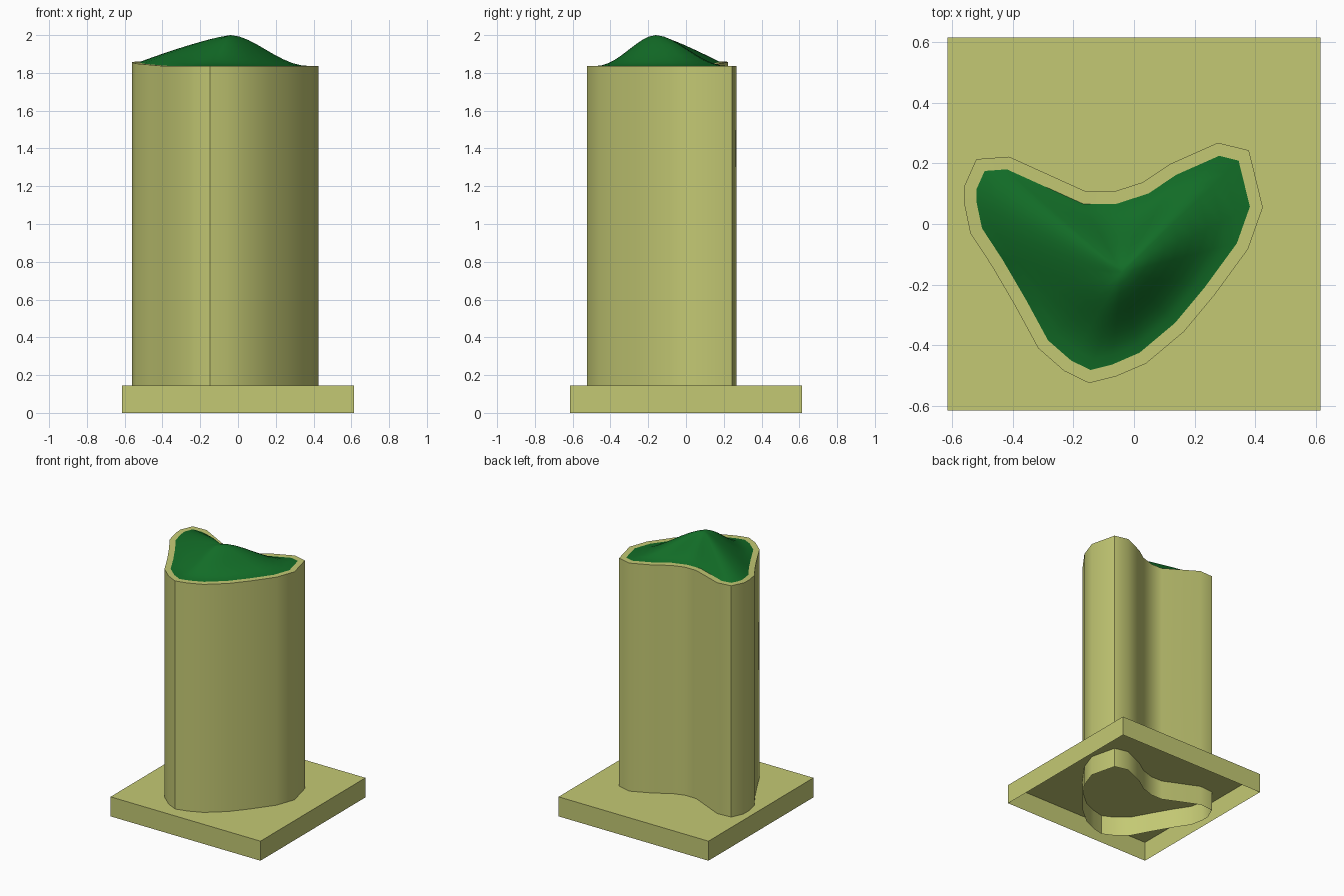
import bpy, bmesh, math
from mathutils import Vector

if "Cube" in bpy.data.objects:
    bpy.data.objects.remove(bpy.data.objects["Cube"])

# Column outline seen from above, counter-clockwise
OUTLINE = [Vector(p) for p in [
    (-.52, .214), (-.56, .125), (-.56, .066), (-.54, -.03), (-.468, -.14),
    (-.392, -.27), (-.316, -.41), (-.23, -.485), (-.148, -.525), (-.06, -.503),
    (.04, -.46), (.165, -.355), (.265, -.235), (.376, -.083), (.425, .055),
    (.379, .243), (.277, .268), (.119, .198), (.03, .138), (-.066, .107),
    (-.158, .107), (-.412, .222)]]
PEAK = Vector((-.04, -.16))
N = len(OUTLINE)


def material(name, color):
    m = bpy.data.materials.new(name)
    m.diffuse_color = (*color, 1)
    m.use_nodes = True
    m.node_tree.nodes["Principled BSDF"].inputs["Base Color"].default_value = m.diffuse_color
    return m


def make(name, bm, mat):
    me = bpy.data.meshes.new(name)
    bm.to_mesh(me)
    bm.free()
    ob = bpy.data.objects.new(name, me)
    bpy.context.collection.objects.link(ob)
    me.materials.append(mat)
    return ob


def smooth(ob, angle):
    bpy.ops.object.select_all(action='DESELECT')
    ob.select_set(True)
    bpy.context.view_layer.objects.active = ob
    bpy.ops.object.shade_smooth_by_angle(angle=math.radians(angle))


def inset(pts, d):
    out = []
    for i, p in enumerate(pts):
        a = (p - pts[i - 1]).normalized()
        b = (pts[(i + 1) % len(pts)] - p).normalized()
        n = (Vector((-a.y, a.x)) + Vector((-b.y, b.x))).normalized()
        out.append(p + n * d / max(.6, n.dot(Vector((-a.y, a.x)))))
    return out


def rim_z(p):
    # the rim lifts slightly toward the left back corner
    t = min(1, max(0, (-.15 - p.x) / .3)) * min(1, max(0, (p.y + .25) / .4))
    return 1.836 + .024 * t


def bridge(bm, low, high):
    for i in range(len(low)):
        j = (i + 1) % len(low)
        bm.faces.new((low[i], low[j], high[j], high[i]))


olive = material("olive", (.552, .584, .174))
green = material("dark_green", (.006, .15, .02))
INNER = inset(OUTLINE, .041)

# Base plate: a box open underneath
bm = bmesh.new()
S = .615
low, high = [[bm.verts.new((x, y, z)) for x, y in
              ((-S, -S), (S, -S), (S, S), (-S, S))] for z in (0, .145)]
bridge(bm, low, high)
bm.faces.new(high)
make("base_plate", bm, olive)

# Column wall with its flat rim
bm = bmesh.new()
foot = [bm.verts.new((*p, 0)) for p in OUTLINE]
top = [bm.verts.new((*p, rim_z(p))) for p in OUTLINE]
rim = [bm.verts.new((*q, rim_z(p))) for p, q in zip(OUTLINE, INNER)]
bridge(bm, foot, top)
bridge(bm, top, rim)
smooth(make("column", bm, olive), 40)

# Green mound: rings rising from the rim to the peak
bm = bmesh.new()
R = 9
rings = []
for k in range(R):
    u = 1 - k / R
    ring = []
    for p, q in zip(OUTLINE, INNER):
        d = (q - PEAK).normalized()
        w = min(1, max(0, -d.x * 1.2)) if d.y > -.3 else 0
        f = (1 - w) * (.5 + .5 * math.cos(math.pi * u ** .9)) + w * (1 - u ** 1.25)
        z0 = rim_z(p)
        ring.append(bm.verts.new((*PEAK.lerp(q, u), z0 + (2 - z0) * f)))
    rings.append(ring)
for a, b in zip(rings, rings[1:]):
    bridge(bm, a, b)
tip = bm.verts.new((*PEAK, 2))
for i in range(N):
    bm.faces.new((rings[-1][i], rings[-1][(i + 1) % N], tip))
smooth(make("green_mound", bm, green), 60)
